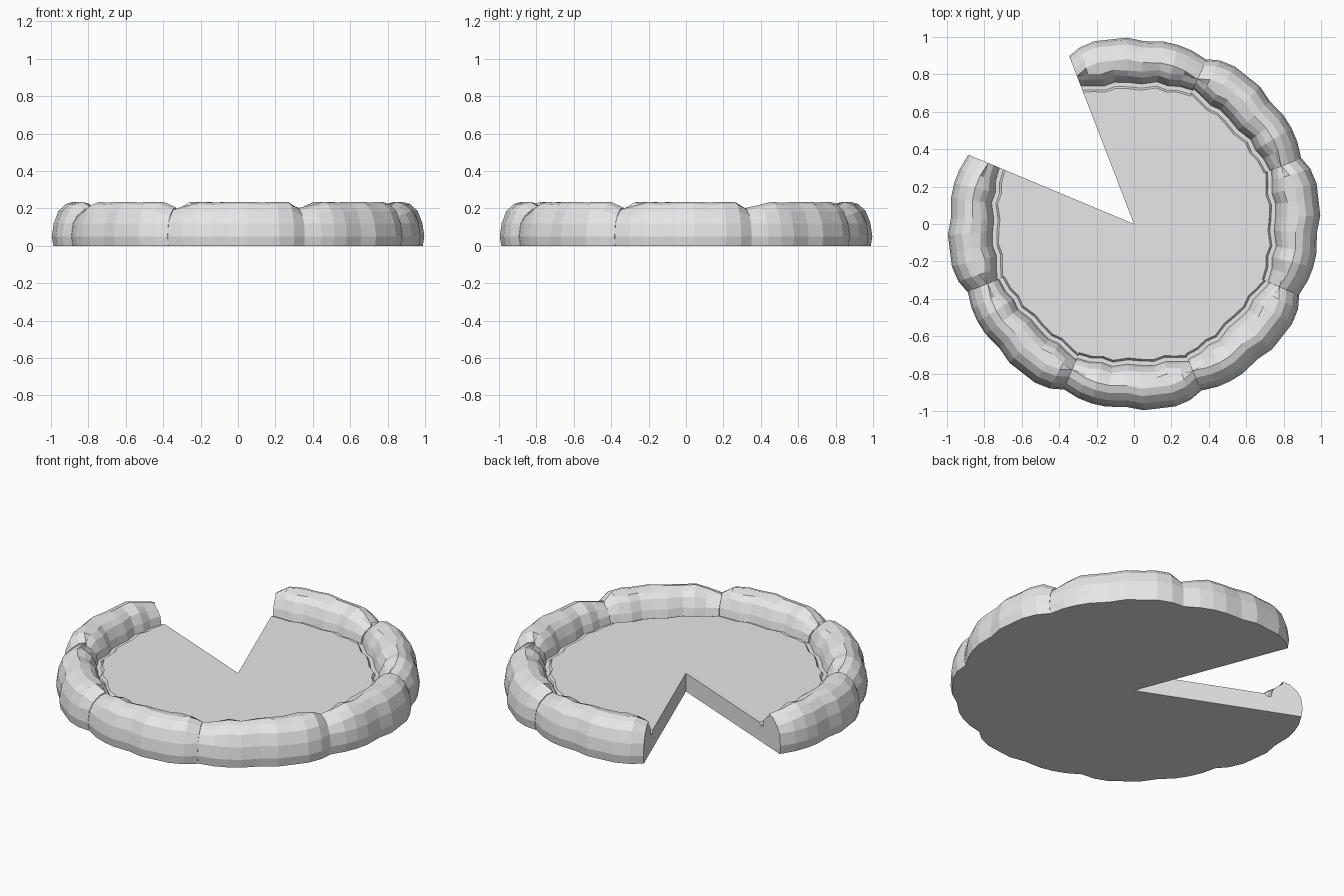
import bpy, bmesh, math, random

cube = bpy.data.objects.get("Cube")
if cube:
    bpy.data.objects.remove(cube, do_unlink=True)

grey = bpy.data.materials.new("plain_grey")
grey.use_nodes = True
grey.diffuse_color = (0.8, 0.8, 0.8, 1)
grey.node_tree.nodes["Principled BSDF"].inputs["Base Color"].default_value = (0.8, 0.8, 0.8, 1)

SLICES = 7
WIDTH = math.radians(44.83)
START = math.radians(157.3)
FLOOR = 0.11

# Uneven crust along one slice: position, outer radius, inner radius, crest height
STATIONS = [
    (0.00, 0.960, 0.815, 0.200), (0.12, 0.978, 0.810, 0.218),
    (0.22, 0.986, 0.795, 0.235), (0.32, 0.988, 0.805, 0.230),
    (0.46, 0.979, 0.785, 0.235), (0.58, 0.997, 0.792, 0.235),
    (0.70, 0.995, 0.800, 0.232), (0.80, 1.000, 0.790, 0.235),
    (0.91, 0.988, 0.808, 0.235), (1.00, 0.962, 0.825, 0.205),
]


def section(outer, inner, crest, wob):
    """Half profile of a slice, from the bottom rim over the crust to the floor."""
    return [
        (outer - 0.008, 0), (outer, 0.05), (outer - 0.010, 0.12),
        (outer - 0.035, crest * 0.79), (outer - 0.075, crest * 0.95),
        (outer - 0.115, crest), (inner + 0.03, crest * 0.95 + wob),
        (inner, crest * 0.83), (inner - 0.025, 0.14),
        (inner - 0.035, FLOOR - 0.015), (inner - 0.058, FLOOR - 0.015),
        (inner - 0.068, FLOOR),
    ]


def slice_mesh():
    rng = random.Random(4)
    bm = bmesh.new()
    tip_low = bm.verts.new((0, 0, 0))
    tip_top = bm.verts.new((0, 0, FLOOR))
    columns = []
    for t, outer, inner, crest in STATIONS:
        a = t * WIDTH
        pts = section(outer, inner, crest, rng.uniform(-0.008, 0.004))
        columns.append([bm.verts.new((r * math.cos(a), r * math.sin(a), z)) for r, z in pts])
    # crust strips, floor and underside
    for c, d in zip(columns, columns[1:]):
        for i in range(len(c) - 1):
            bm.faces.new((c[i], d[i], d[i + 1], c[i + 1]))
        bm.faces.new((c[-1], d[-1], tip_top))
        bm.faces.new((d[0], c[0], tip_low))
    # straight cut sides
    for col in (columns[0], columns[-1]):
        bm.faces.new([tip_low] + col + [tip_top])
    bmesh.ops.recalc_face_normals(bm, faces=bm.faces)
    mesh = bpy.data.meshes.new("slice")
    bm.to_mesh(mesh)
    bm.free()
    mesh.materials.append(grey)
    return mesh


# Seven equal slices, leaving one gap at the back right
mesh = slice_mesh()
for n in range(SLICES):
    ob = bpy.data.objects.new(f"slice_{n + 1}", mesh)
    ob.rotation_euler.z = START + n * WIDTH
    bpy.context.collection.objects.link(ob)
